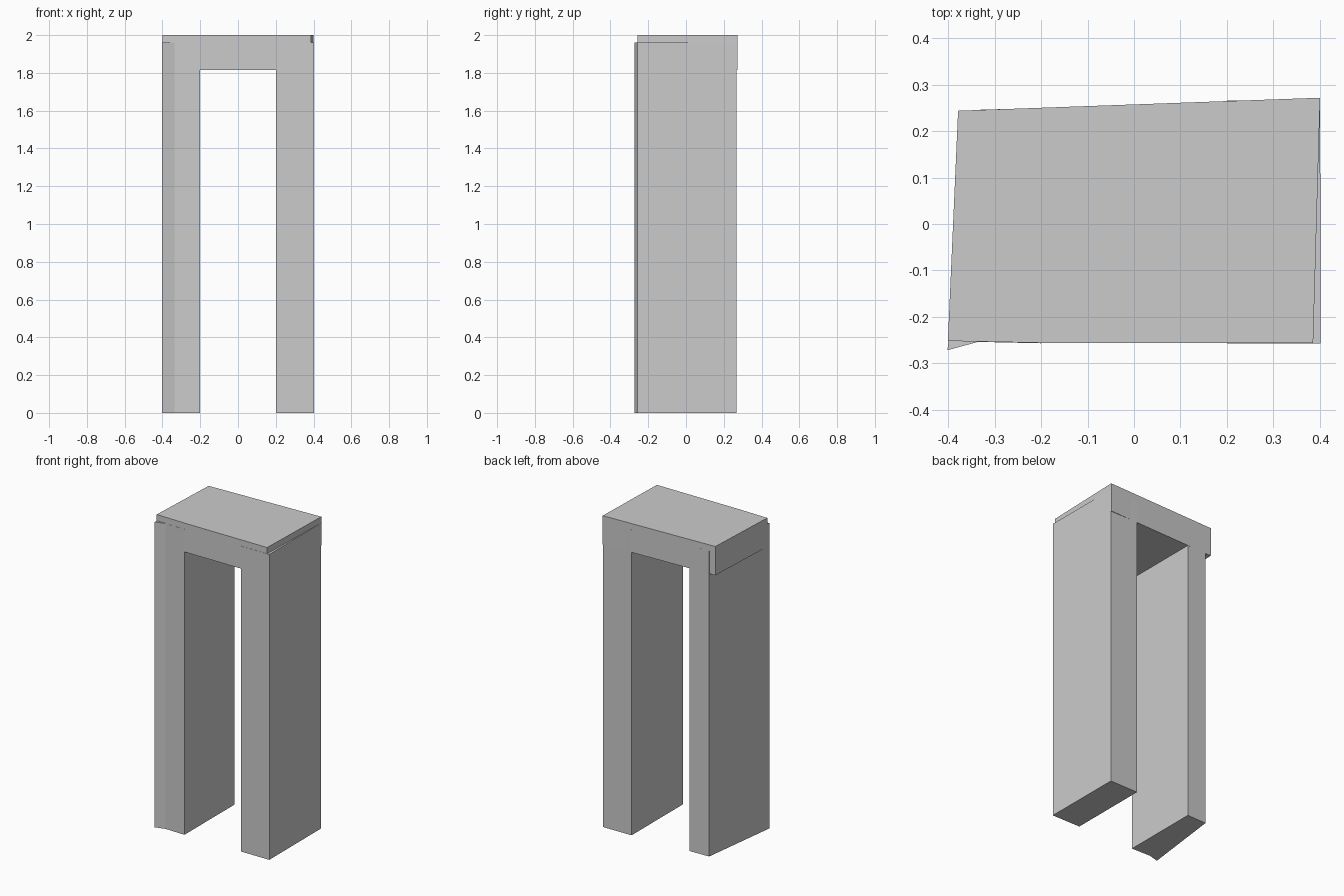
import bpy, bmesh

if "Cube" in bpy.data.objects:
    bpy.data.objects.remove(bpy.data.objects["Cube"])


def prism(name, outline, z0, z1):
    """Extrude a plan outline (counter-clockwise) from z0 up to z1."""
    bm = bmesh.new()
    base = bm.faces.new([bm.verts.new((x, y, z0)) for x, y in outline])
    top = bmesh.ops.extrude_face_region(bm, geom=[base], use_keep_orig=True)
    verts = [g for g in top["geom"] if isinstance(g, bmesh.types.BMVert)]
    bmesh.ops.translate(bm, verts=verts, vec=(0, 0, z1 - z0))
    bmesh.ops.recalc_face_normals(bm, faces=bm.faces[:])
    mesh = bpy.data.meshes.new(name)
    bm.to_mesh(mesh)
    bm.free()
    obj = bpy.data.objects.new(name, mesh)
    bpy.context.collection.objects.link(obj)
    return obj


# Upright stones, their tops sunk into the lintel
prism("left_upright", [(-0.402, -0.272), (-0.336, -0.254), (-0.2, -0.257),
                       (-0.2, 0.250), (-0.337, 0.246)], 0, 1.96)
prism("right_upright", [(0.2, -0.257), (0.402, -0.257),
                        (0.401, 0.268), (0.2, 0.266)], 0, 1.96)

# Slightly skewed lintel stone across the top
prism("lintel", [(-0.401, -0.252), (-0.2, -0.256), (0.386, -0.256),
                 (0.401, 0.272), (-0.379, 0.244)], 1.815, 2.0)
